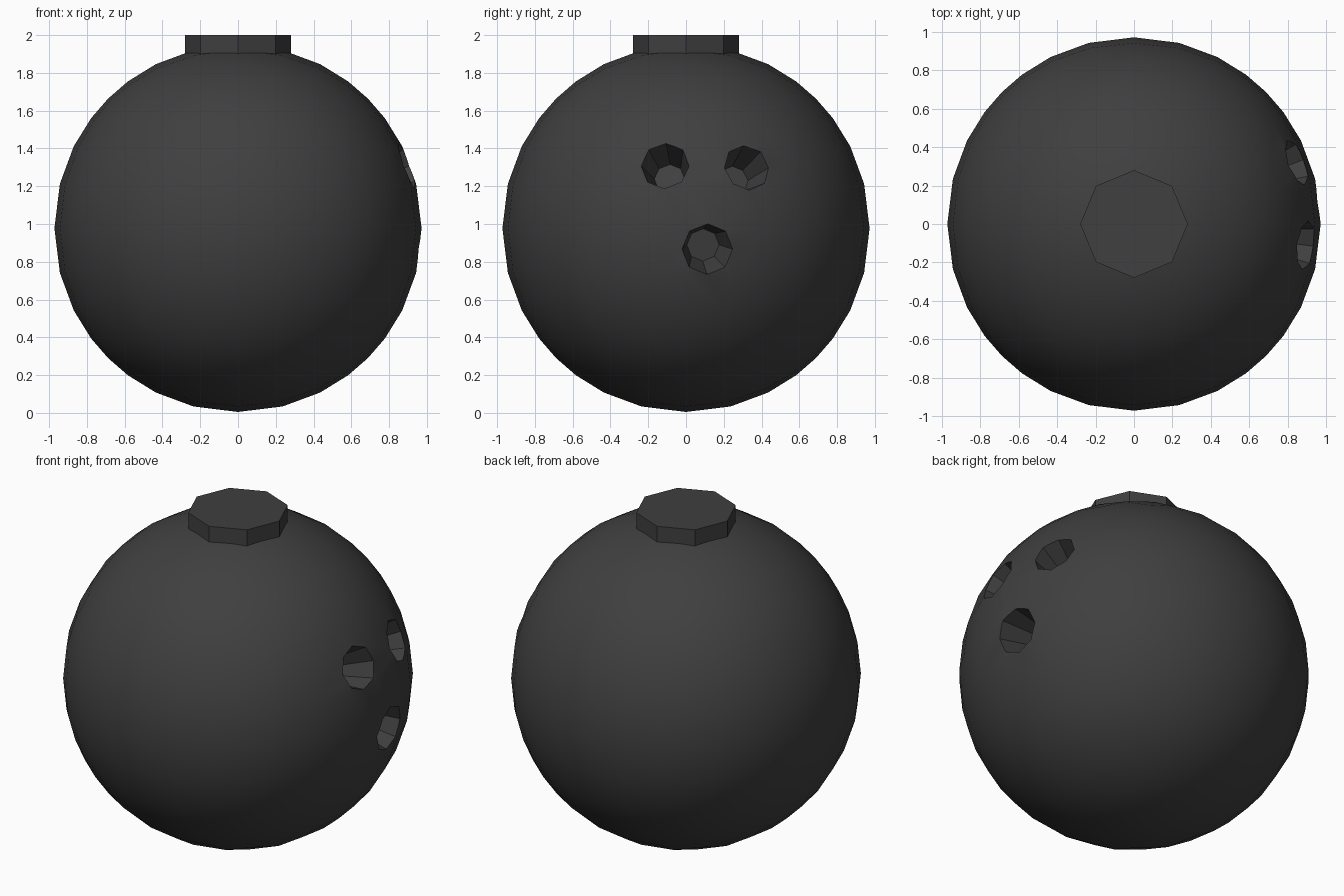
import bpy, bmesh, math
from mathutils import Vector, Matrix

if "Cube" in bpy.data.objects:
    bpy.data.objects.remove(bpy.data.objects["Cube"])

R = 0.972
CENTRE = Vector((0, 0, 0.977))

black = bpy.data.materials.new("charcoal")
black.diffuse_color = (0.05, 0.05, 0.05, 1)
black.use_nodes = True
black.node_tree.nodes["Principled BSDF"].inputs["Base Color"].default_value = black.diffuse_color


def make_object(name, bm):
    bmesh.ops.recalc_face_normals(bm, faces=bm.faces)
    mesh = bpy.data.meshes.new(name)
    bm.to_mesh(mesh)
    bm.free()
    mesh.materials.append(black)
    ob = bpy.data.objects.new(name, mesh)
    bpy.context.collection.objects.link(ob)
    return ob


# Ball: cube with an 8 x 8 grid per side, pushed out to a sphere
bm = bmesh.new()
bmesh.ops.create_cube(bm, size=2)
bmesh.ops.subdivide_edges(bm, edges=bm.edges[:], cuts=7, use_grid_fill=True)
for v in bm.verts:
    v.co = CENTRE + v.co.normalized() * R
ball = make_object("ball", bm)

# Three tapered eight-sided holes pointing at the ball's centre
bm = bmesh.new()
FLOOR, OUT = 0.76, 1.1
for y, z, rim in ((-0.112, 1.312, 0.131), (0.325, 1.302, 0.128), (0.115, 0.865, 0.139)):
    x = math.sqrt(R * R - y * y - (z - CENTRE.z) ** 2)
    d = Vector((x, y, z - CENTRE.z)).normalized()
    floor_r = rim * 0.62
    out_r = floor_r + (rim - floor_r) * (OUT - FLOOR) / (R - FLOOR)
    rot = d.to_track_quat('Z', 'Y').to_matrix().to_4x4()
    place = Matrix.Translation(CENTRE + d * (FLOOR + OUT) / 2) @ rot
    bmesh.ops.create_cone(bm, cap_ends=True, segments=8, radius1=floor_r,
                          radius2=out_r, depth=OUT - FLOOR, matrix=place)
cutter = make_object("hole_cutter", bm)
cutter.hide_render = True

cut = ball.modifiers.new("holes", 'BOOLEAN')
cut.operation = 'DIFFERENCE'
cut.solver = 'EXACT'
cut.object = cutter
bpy.context.view_layer.objects.active = ball
ball.select_set(True)
bpy.ops.object.modifier_apply(modifier=cut.name)
bpy.data.objects.remove(cutter)
bpy.ops.object.shade_smooth_by_angle(angle=math.radians(25))

# Eight-sided cap on top
bm = bmesh.new()
bmesh.ops.create_cone(bm, cap_ends=True, segments=8, radius1=0.28, radius2=0.28,
                      depth=0.2, matrix=Matrix.Translation((0, 0, 1.9)))
make_object("top_cap", bm)
